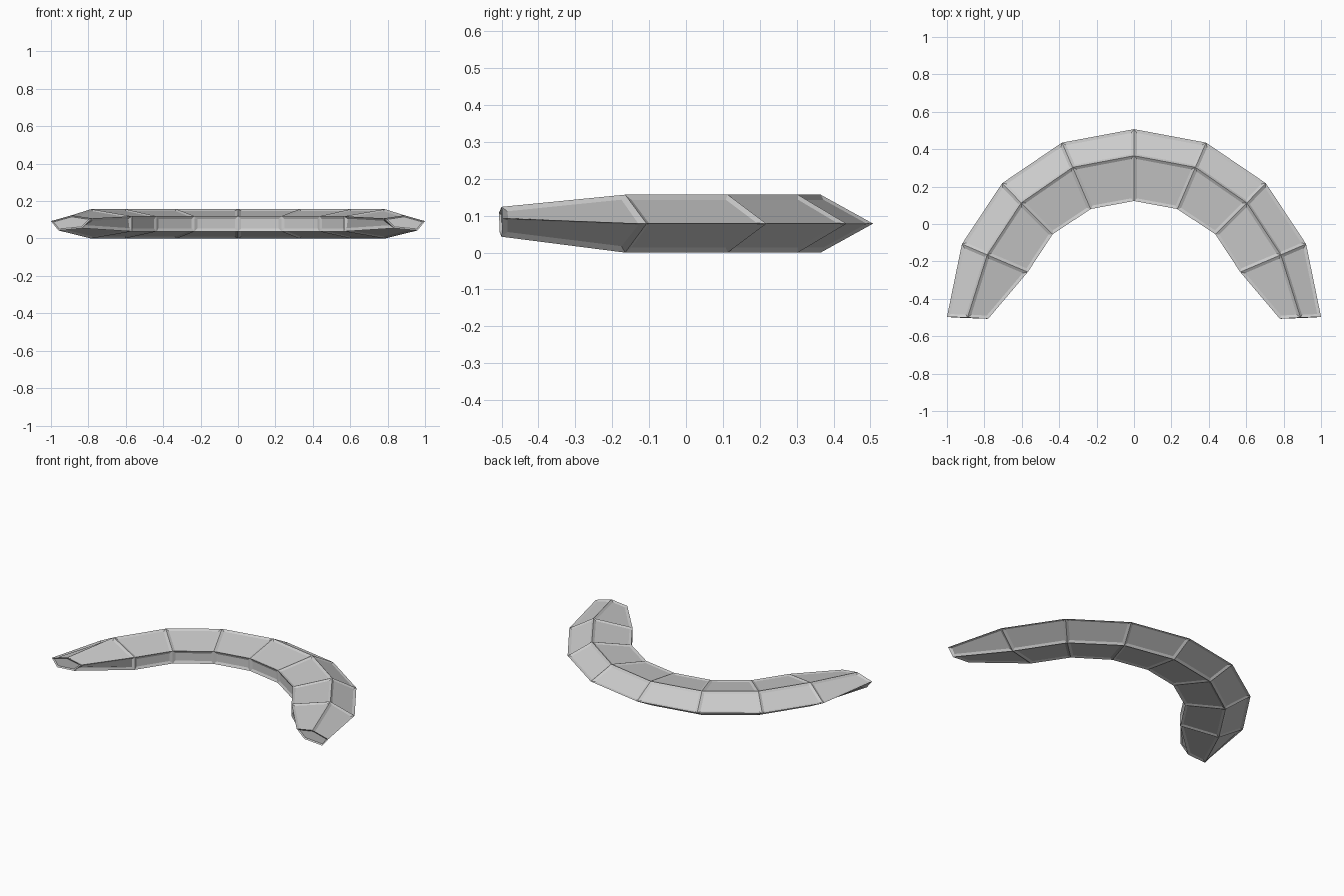
import bpy, bmesh

if "Cube" in bpy.data.objects:
    bpy.data.objects.remove(bpy.data.objects["Cube"])

# Plan-view stations of one half: outer edge, ridge, inner edge (x, y)
stations = [
    [(0.0, 0.507), (0.0, 0.365), (0.0, 0.123)],
    [(0.385, 0.435), (0.328, 0.303), (0.232, 0.08)],
    [(0.705, 0.218), (0.603, 0.113), (0.435, -0.055)],
    [(0.92, -0.107), (0.785, -0.165), (0.568, -0.257)],
]
MID, TOP, IN_TOP, IN_LOW = 0.0785, 0.157, 0.119, 0.038


def section(outer, ridge, inner):
    """Five-sided cross-section: outer point, ridges, flat inner wall."""
    return [(*outer, MID), (*ridge, TOP), (*inner, IN_TOP),
            (*inner, IN_LOW), (*ridge, 0.0)]


half = [section(*s) for s in stations]
# Twisted, narrowed tip
half.append([(1.0, -0.497, 0.093), (0.89, -0.5, 0.124), (0.78, -0.507, 0.108),
             (0.835, -0.505, 0.055), (0.96, -0.5, 0.043)])

# Full arch from the mirrored half
mirrored = [[(-x, y, z) for x, y, z in ring] for ring in reversed(half[1:])]
bm = bmesh.new()
rings = [[bm.verts.new(p) for p in ring] for ring in mirrored + half]
for a, b in zip(rings, rings[1:]):
    for i in range(5):
        j = (i + 1) % 5
        bm.faces.new((a[i], a[j], b[j], b[i]))
caps = [bm.faces.new(rings[0]), bm.faces.new(rings[-1])]
bmesh.ops.recalc_face_normals(bm, faces=bm.faces[:])

# Shallow recessed panels on every face
panels = [f for f in bm.faces if f not in caps]
bmesh.ops.inset_individual(bm, faces=panels, thickness=0.016, depth=-0.007,
                           use_even_offset=True)
bmesh.ops.inset_individual(bm, faces=caps, thickness=0.008, depth=-0.006,
                           use_even_offset=True)

mesh = bpy.data.meshes.new("curved_arch")
bm.to_mesh(mesh)
bm.free()
obj = bpy.data.objects.new("curved_arch", mesh)
bpy.context.collection.objects.link(obj)
